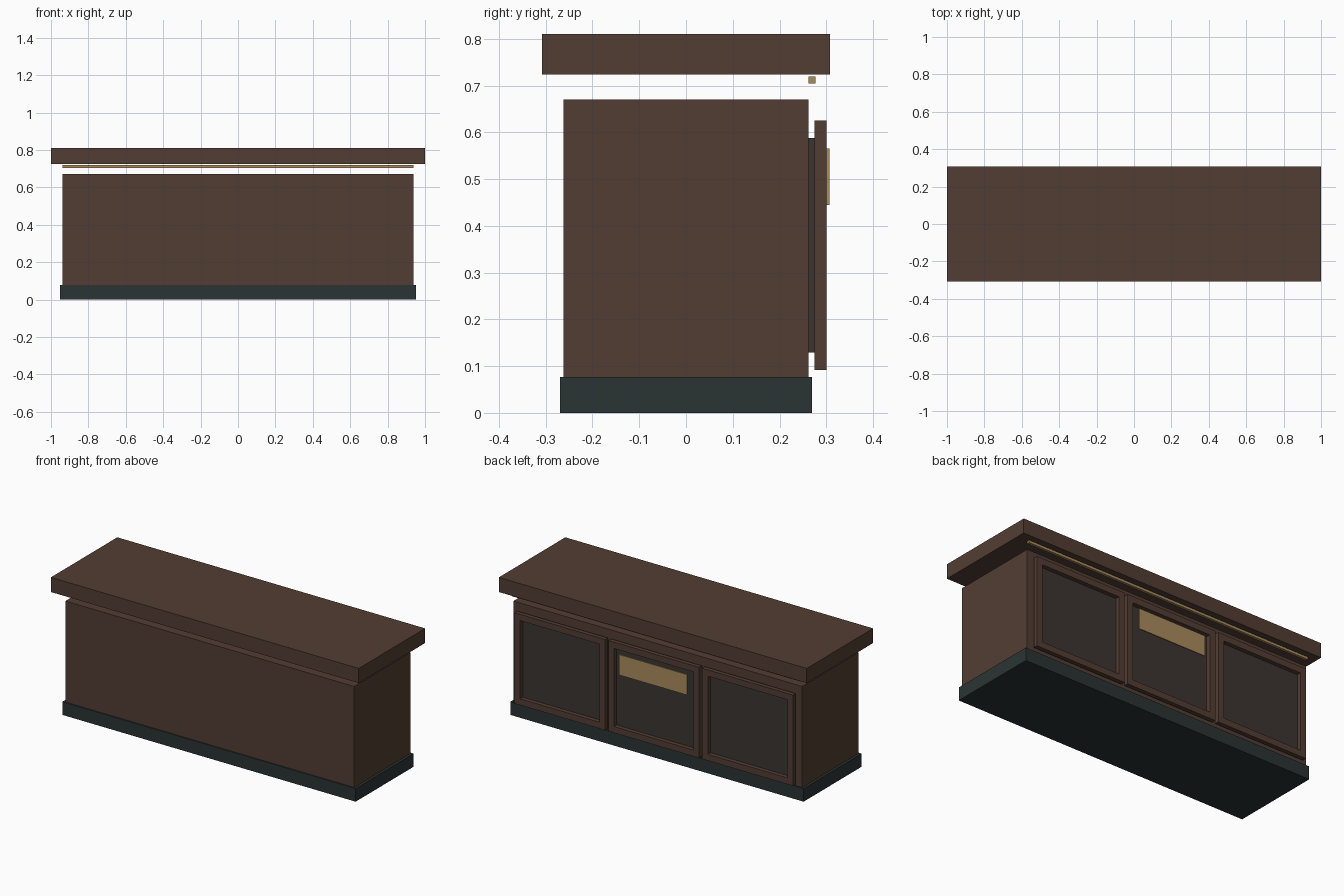
import bpy

if "Cube" in bpy.data.objects:
    bpy.data.objects.remove(bpy.data.objects["Cube"])


def material(name, rgb):
    m = bpy.data.materials.new(name)
    m.diffuse_color = (*rgb, 1)
    m.use_nodes = True
    m.node_tree.nodes["Principled BSDF"].inputs["Base Color"].default_value = m.diffuse_color
    return m


wood = material("brown_wood", (0.085, 0.048, 0.033))
dark = material("dark_panel", (0.045, 0.036, 0.030))
plinth = material("plinth_slate", (0.024, 0.034, 0.034))
brass = material("brass", (0.40, 0.26, 0.11))


def box(name, x, y, z, mat):
    """Box from (min, max) pairs on each axis."""
    centre = [(a + b) / 2 for a, b in (x, y, z)]
    bpy.ops.mesh.primitive_cube_add(size=1, location=centre)
    ob = bpy.context.object
    ob.name = name
    ob.scale = [b - a for a, b in (x, y, z)]
    bpy.ops.object.transform_apply(location=False, rotation=False, scale=True)
    ob.data.materials.append(mat)
    return ob


# Main counter
box("plinth", (-0.953, 0.953), (-0.269, 0.269), (0, 0.077), plinth)
box("counter_body", (-0.938, 0.938), (-0.262, 0.262), (0.077, 0.67), wood)
box("counter_top", (-1, 1), (-0.308, 0.308), (0.724, 0.81), wood)
box("trim_strip", (-0.938, 0.938), (0.262, 0.277), (0.704, 0.719), brass)

# Three framed panels on the back face
half, bar = 0.295, 0.037
z0, z1 = 0.092, 0.625
frame_y = (0.275, 0.30)
for i, cx in enumerate((-0.61, 0, 0.61), 1):
    l, r = cx - half, cx + half
    box(f"panel_{i}", (l + bar, r - bar), (0.262, 0.275), (z0 + bar, z1 - bar), dark)
    box(f"frame_bottom_{i}", (l, r), frame_y, (z0, z0 + bar), wood)
    box(f"frame_top_{i}", (l, r), frame_y, (z1 - bar, z1), wood)
    box(f"frame_stile_a_{i}", (l, l + bar), frame_y, (z0 + bar, z1 - bar), wood)
    box(f"frame_stile_b_{i}", (r - bar, r), frame_y, (z0 + bar, z1 - bar), wood)

# Blank plaque on the centre panel
box("plaque", (-0.22, 0.22), (0.30, 0.307), (0.445, 0.565), brass)
